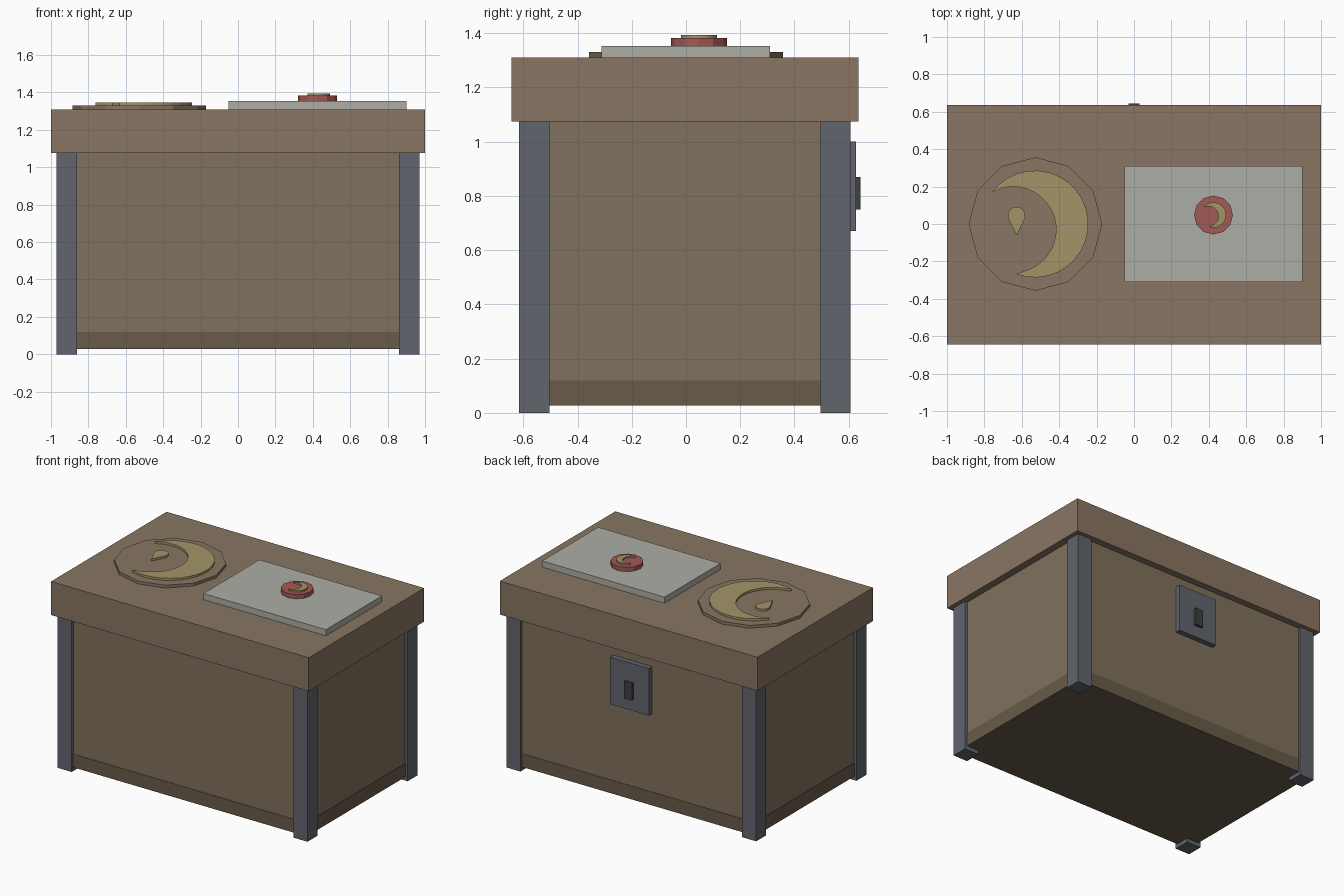
import bpy, bmesh
from math import cos, sin, radians, tau

if "Cube" in bpy.data.objects:
    bpy.data.objects.remove(bpy.data.objects["Cube"])

YC = -0.004  # chest centre in y: the lock sticks out at the back


def material(name, rgb):
    m = bpy.data.materials.new(name)
    m.diffuse_color = (*rgb, 1)
    m.use_nodes = True
    m.node_tree.nodes["Principled BSDF"].inputs["Base Color"].default_value = m.diffuse_color
    return m


LID = material("lid wood", (0.25, 0.18, 0.125))
WOOD = material("body wood", (0.215, 0.165, 0.11))
DARK = material("dark wood", (0.14, 0.105, 0.068))
STEEL = material("steel", (0.12, 0.13, 0.15))
HOLE = material("keyhole dark", (0.05, 0.05, 0.05))
GOLD = material("gold", (0.37, 0.30, 0.14))
RED = material("red wax", (0.36, 0.10, 0.09))
PAPER = material("parchment", (0.42, 0.42, 0.38))


def finish(name, bm, mat):
    bmesh.ops.recalc_face_normals(bm, faces=bm.faces)
    me = bpy.data.meshes.new(name)
    bm.to_mesh(me)
    bm.free()
    me.materials.append(mat)
    ob = bpy.data.objects.new(name, me)
    bpy.context.collection.objects.link(ob)
    return ob


def box(name, x, y, z, mat):
    """Box from (low, high) ranges."""
    bm = bmesh.new()
    bmesh.ops.create_cube(bm, size=1)
    for v in bm.verts:
        v.co = [(a + b) / 2 + c * (b - a) for (a, b), c in zip((x, y, z), v.co)]
    return finish(name, bm, mat)


def plate(name, outline, z0, z1, mat):
    """Flat outline extruded upwards."""
    bm = bmesh.new()
    face = bm.faces.new([bm.verts.new((x, y, z0)) for x, y in outline])
    res = bmesh.ops.extrude_face_region(bm, geom=[face], use_keep_orig=True)
    top = [g for g in res["geom"] if isinstance(g, bmesh.types.BMVert)]
    bmesh.ops.translate(bm, verts=top, vec=(0, 0, z1 - z0))
    return finish(name, bm, mat)


def arc(cx, cy, r, a0, a1, n):
    angles = [radians(a0 + (a1 - a0) * i / n) for i in range(n + 1)]
    return [(cx + r * cos(a), cy + r * sin(a)) for a in angles]


def disc(cx, cy, r, n=12):
    return [(cx + r * cos(tau * i / n), cy + r * sin(tau * i / n)) for i in range(n)]


def crescent(cx, cy, s):
    outer = arc(0, 0, 0.286, -111, 144, 22)
    inner = arc(-0.117, -0.03, 0.23, 116, -82, 18)
    return [(cx + s * x, cy + s * y) for x, y in outer + inner[1:-1]]


# Body, base band and lid
box("body", (-0.95, 0.95), (YC - 0.593, YC + 0.593), (0.03, 1.08), WOOD)
box("base_band", (-0.953, 0.953), (YC - 0.596, YC + 0.596), (0.027, 0.12), DARK)
box("lid", (-1, 1), (YC - 0.64, YC + 0.64), (1.075, 1.31), LID)

# Corner posts
for sx, side in ((-1, "left"), (1, "right")):
    for sy, end in ((-1, "front"), (1, "back")):
        box(f"{end}_{side}_post", sorted((sx * 0.86, sx * 0.97)),
            sorted((YC + sy * 0.5, YC + sy * 0.611)), (0, 1.077), STEEL)

# Lock on the back
box("lock_plate", (-0.15, 0.15), (0.58, 0.626), (0.67, 1.0), STEEL)
box("keyhole", (-0.03, 0.03), (0.62, 0.644), (0.75, 0.87), HOLE)

# Round emblem with crescent and drop
plate("emblem_disc", disc(-0.527, 0, 0.357), 1.305, 1.33, LID)
plate("emblem_crescent", crescent(-0.53, 0, 1), 1.325, 1.345, GOLD)
plate("emblem_drop", arc(-0.628, 0.045, 0.047, -28, 208, 10) + [(-0.628, -0.06)],
      1.325, 1.345, GOLD)

# Parchment with a seal
box("parchment", (-0.05, 0.9), (-0.311, 0.309), (1.305, 1.353), PAPER)
plate("seal", disc(0.425, 0.048, 0.104), 1.35, 1.383, RED)
plate("seal_crescent", crescent(0.425, 0.048, 0.235), 1.38, 1.394, GOLD)
